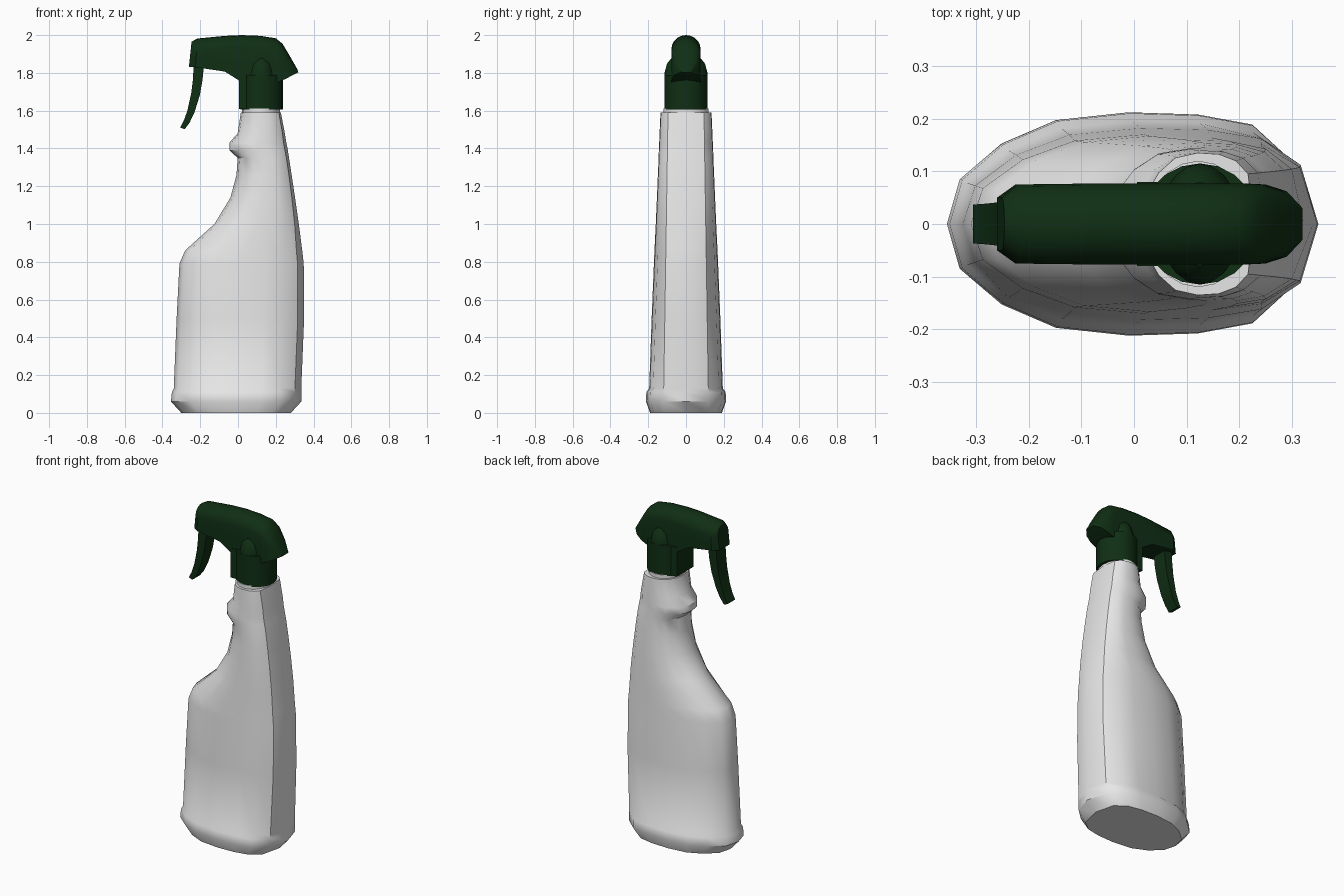
import bpy, bmesh, math
from math import sin, cos, pi

cube = bpy.data.objects.get("Cube")
if cube:
    bpy.data.objects.remove(cube)


def material(name, rgb, rough):
    m = bpy.data.materials.new(name)
    m.use_nodes = True
    m.diffuse_color = (*rgb, 1)
    bsdf = m.node_tree.nodes["Principled BSDF"]
    bsdf.inputs["Base Color"].default_value = (*rgb, 1)
    bsdf.inputs["Roughness"].default_value = rough
    return m


white = material("white plastic", (0.8, 0.8, 0.8), 0.5)
green = material("dark green plastic", (0.005, 0.028, 0.007), 0.5)


def loft(name, rings, mat, angle=35):
    """Skin a list of equal-length point rings and cap both ends."""
    bm = bmesh.new()
    loops = [[bm.verts.new(p) for p in ring] for ring in rings]
    n = len(loops[0])
    for a, b in zip(loops, loops[1:]):
        for i in range(n):
            j = (i + 1) % n
            bm.faces.new((a[i], a[j], b[j], b[i]))
    bm.faces.new(loops[0])
    bm.faces.new(loops[-1])
    bmesh.ops.recalc_face_normals(bm, faces=bm.faces)
    mesh = bpy.data.meshes.new(name)
    bm.to_mesh(mesh)
    bm.free()
    mesh.materials.append(mat)
    obj = bpy.data.objects.new(name, mesh)
    bpy.context.collection.objects.link(obj)
    bpy.ops.object.select_all(action="DESELECT")
    obj.select_set(True)
    bpy.context.view_layer.objects.active = obj
    bpy.ops.object.shade_smooth_by_angle(angle=math.radians(angle))
    return obj


def ellipse(cx, rx, ry, z, n=20):
    return [(cx + rx * cos(2 * pi * i / n), ry * sin(2 * pi * i / n), z) for i in range(n)]


# Bottle: oval section with a narrow flat strip down the back edge
half = [(-0.93, 0.4), (-0.7, 0.72), (-0.4, 0.93), (0, 1), (0.38, 0.98), (0.68, 0.89)]


def bottle_ring(z, left, right, hy):
    c, rx = (left + right) / 2, (right - left) / 2
    strip = (0.9, (0.12 - 0.025 * z / 1.6) / hy)
    side = half + [strip]
    outline = [(-1, 0)] + side + [(1, 0)] + [(u, -v) for u, v in reversed(side)]
    return [(c + u * rx, v * hy, z) for u, v in outline]


# height, left edge, right edge, half depth
levels = [
    (0, -0.30, 0.28, 0.19), (0.06, -0.355, 0.335, 0.212), (0.11, -0.35, 0.335, 0.21),
    (0.13, -0.34, 0.335, 0.195), (0.5, -0.325, 0.35, 0.182), (0.79, -0.31, 0.348, 0.17),
    (0.86, -0.28, 0.34, 0.167), (1.0, -0.125, 0.322, 0.16), (1.14, -0.04, 0.302, 0.154),
    (1.26, -0.008, 0.284, 0.149), (1.35, -0.002, 0.27, 0.145), (1.39, -0.046, 0.264, 0.144),
    (1.43, -0.046, 0.256, 0.142), (1.48, -0.002, 0.248, 0.14), (1.59, 0.015, 0.227, 0.135),
]
loft("bottle", [bottle_ring(*lv) for lv in levels], white)
loft("bottle_neck", [ellipse(0.122, 0.1, 0.12, z) for z in (1.57, 1.612)], white)

# Screw cap with a rounded housing rising beside the head
loft("cap", [ellipse(0.125, 0.113, 0.115, z) for z in (1.605, 1.79)], green)
housing = [(0.078, 0.114, 1.7), (0.078, 0.114, 1.8), (0.066, 0.1, 1.85), (0.035, 0.08, 1.875)]
loft("cap_housing", [ellipse(0.125, rx, ry, z) for rx, ry, z in housing], green)
loft("cap_tab", [[(x, y, z) for x, y in ((0.006, -0.08), (0.1, -0.08), (0.1, 0.08), (0.006, 0.08))]
                 for z in (1.61, 1.79)], green)


# Spray head: arched sections swept from nozzle to tail
def head_ring(xb, zb, xt, zt, w):
    h = zt - zb
    r = min(w * 0.95, h * 0.6)
    flat = [(-w, 0), (-w, (h - r) / 2)]
    arch = [(-w * cos(pi * i / 10), h - r + r * sin(pi * i / 10)) for i in range(11)]
    section = flat + arch + [(w, (h - r) / 2), (w, 0)]
    return [(xb + (xt - xb) * t / h, y, zb + t) for y, t in section]


stations = [
    (-0.26, 1.83, -0.246, 1.965, 0.05), (-0.225, 1.83, -0.215, 1.982, 0.075),
    (-0.07, 1.807, -0.07, 1.996, 0.077), (0.005, 1.76, 0.02, 2.0, 0.077),
    (0.1, 1.75, 0.12, 1.996, 0.077), (0.21, 1.75, 0.2, 1.983, 0.077),
    (0.25, 1.767, 0.235, 1.955, 0.075), (0.29, 1.788, 0.268, 1.9, 0.062),
    (0.32, 1.803, 0.314, 1.82, 0.03),
]
loft("spray_head", [head_ring(*s) for s in stations], green)

# Trigger: curved tapering lever
lever = [(-0.235, -0.18, 1.85, 0.045), (-0.238, -0.188, 1.77, 0.045), (-0.248, -0.202, 1.69, 0.043),
         (-0.268, -0.23, 1.6, 0.04), (-0.288, -0.256, 1.545, 0.038), (-0.306, -0.282, 1.51, 0.037)]
loft("trigger", [[(a, -w, z), (b, -w, z - 0.008), (b, w, z - 0.008), (a, w, z)]
                 for a, b, z, w in lever], green)
